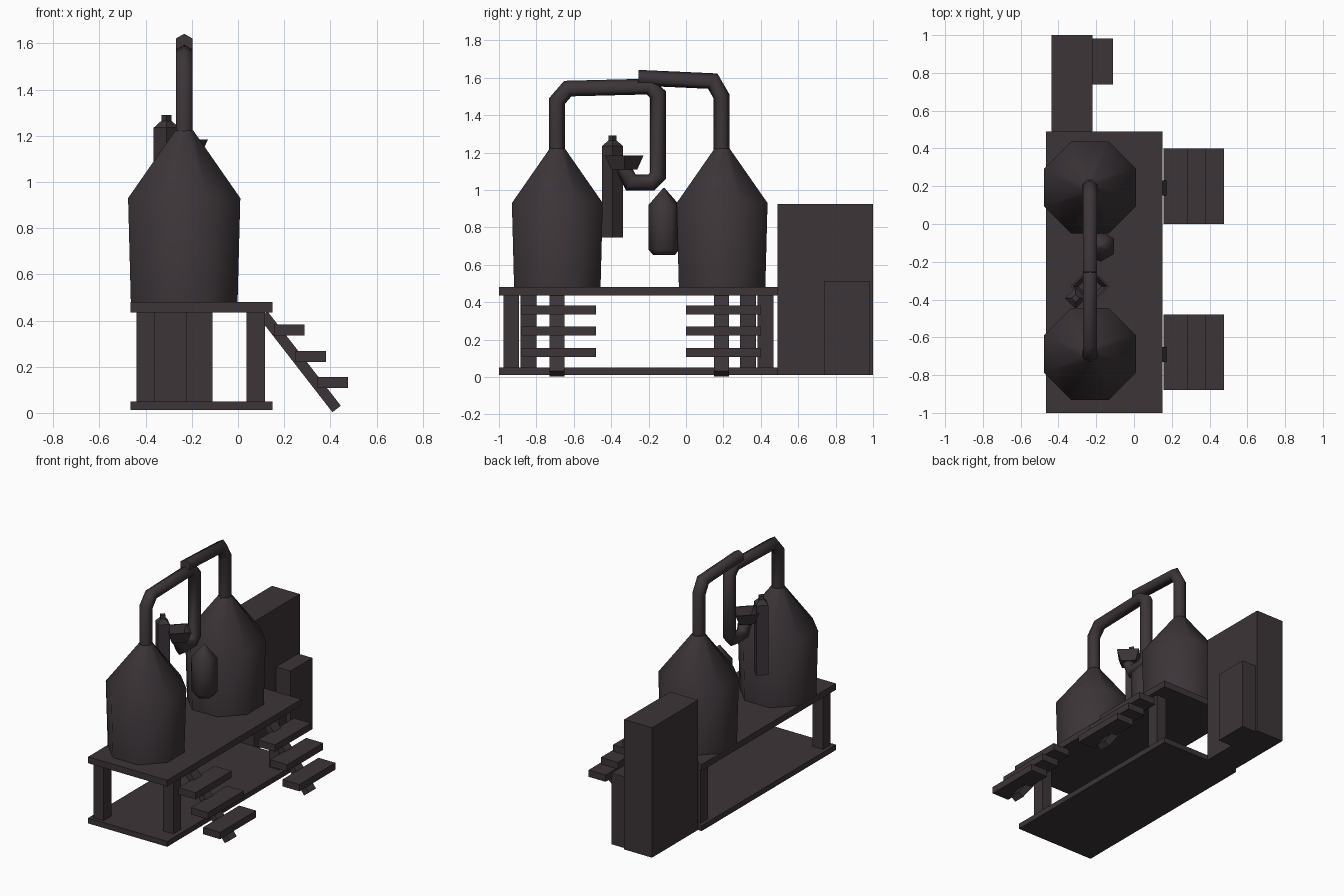
import bpy, bmesh, math
from mathutils import Vector

if "Cube" in bpy.data.objects:
    bpy.data.objects.remove(bpy.data.objects["Cube"])

mat = bpy.data.materials.new("dark_iron")
mat.diffuse_color = (0.045, 0.035, 0.040, 1)
mat.use_nodes = True
mat.node_tree.nodes["Principled BSDF"].inputs["Base Color"].default_value = mat.diffuse_color


def finish(name, bm, smooth=None):
    bmesh.ops.recalc_face_normals(bm, faces=bm.faces)
    me = bpy.data.meshes.new(name)
    bm.to_mesh(me)
    bm.free()
    me.materials.append(mat)
    ob = bpy.data.objects.new(name, me)
    bpy.context.collection.objects.link(ob)
    if smooth:
        bpy.ops.object.select_all(action='DESELECT')
        ob.select_set(True)
        bpy.context.view_layer.objects.active = ob
        bpy.ops.object.shade_smooth_by_angle(angle=math.radians(smooth))
    return ob


def box(name, x, y, z):
    bm = bmesh.new()
    bmesh.ops.create_cube(bm, size=1)
    for v in bm.verts:
        v.co = Vector([(a + b) / 2 + c * (b - a) for (a, b), c in zip((x, y, z), v.co)])
    return finish(name, bm)


def skin(name, rings, smooth):
    """Join rings of points into a closed tube."""
    bm = bmesh.new()
    vs = [[bm.verts.new(p) for p in r] for r in rings]
    n = len(vs[0])
    for a, b in zip(vs, vs[1:]):
        for i in range(n):
            j = (i + 1) % n
            bm.faces.new((a[i], a[j], b[j], b[i]))
    bm.faces.new(vs[0])
    bm.faces.new(vs[-1])
    return finish(name, bm, smooth)


def lathe(name, cx, cy, profile, sides, turn=0.0, smooth=None):
    ang = [turn + 2 * math.pi * i / sides for i in range(sides)]
    return skin(name, [[(cx + r * math.cos(a), cy + r * math.sin(a), z) for a in ang]
                       for r, z in profile], smooth)


def pipe(name, x, path, r=0.042, sides=6):
    """Mitred hexagonal pipe along a (y, z) path, a corner edge on the outside."""
    pts = [Vector(p) for p in path]
    rings = []
    for i, p in enumerate(pts):
        d0 = (pts[i] - pts[i - 1]).normalized() if i else None
        d1 = (pts[i + 1] - pts[i]).normalized() if i < len(pts) - 1 else None
        d0, d1 = d0 or d1, d1 or d0
        t = (d0 + d1).normalized()
        k = r / max(t.dot(d0), 0.5)
        n = Vector((-t.y, t.x)) * k
        ring = []
        for s in range(sides):
            a = 2 * math.pi * s / sides
            q = p + n * math.cos(a)
            ring.append((x + r * math.sin(a), q.x, q.y))
        rings.append(ring)
    return skin(name, rings, 62)


# Platform deck and base plate
box("deck", (-0.465, 0.15), (-1.0, 0.49), (0.435, 0.48))
box("base_plate", (-0.465, 0.15), (-1.0, 0.49), (0.012, 0.05))

# Platform posts
for side, x, ys in (("left", -0.40, (-0.935, 0.425)), ("right", 0.077, (-0.842, 0.332))):
    for end, y in zip(("front", "back"), ys):
        box(f"post_{side}_{end}", (x - 0.04, x + 0.04), (y - 0.042, y + 0.042), (0.04, 0.44))

# Stairs: one central stringer and three treads each
for tag, y in (("front", -0.68), ("back", 0.20)):
    for i in range(3):
        x, z = 0.155 + i * 0.095, 0.335 - i * 0.114
        box(f"stair_tread_{tag}_{i + 1}", (x, x + 0.132), (y - 0.2, y + 0.2), (z, z + 0.048))
    a, b = Vector((0.11, 0.425)), Vector((0.427, 0.017))
    d = (b - a).normalized()
    n = Vector((-d.y, d.x)) * 0.023
    cy = y - 0.01
    skin(f"stair_stringer_{tag}",
         [[(p.x, yy, p.y) for p in (a + n, b + n, b - n, a - n)] for yy in (cy - 0.04, cy + 0.04)], None)

# Two still tanks (octagonal, flats on the axes)
TX = -0.233
oct_r = 1 / math.cos(math.pi / 8)
for tag, y in (("front", -0.688), ("back", 0.193)):
    lathe(f"still_tank_{tag}", TX, y,
          [(0.231 * oct_r, 0.475), (0.243 * oct_r, 0.93), (0.040 * oct_r, 1.222)],
          8, math.pi / 8, 50)

# Pipes
pipe("front_pipe", TX, [(-0.69, 1.18), (-0.69, 1.475), (-0.632, 1.542), (-0.195, 1.553),
                        (-0.15, 1.51), (-0.15, 1.075), (-0.185, 1.04), (-0.295, 1.04),
                        (-0.335, 1.12)])
pipe("back_pipe", TX, [(0.19, 1.18), (0.19, 1.50), (0.143, 1.582), (-0.255, 1.60)])

# Open collecting cup at the pipe end
lathe("cup", TX, -0.33, [(0.070, 1.11), (0.103, 1.185), (0.090, 1.185), (0.062, 1.13)], 4)

# Hanging condenser column with a capped top
lathe("condenser", -0.31, -0.393, [(0.055, 0.745), (0.055, 1.235), (0.022, 1.265), (0.022, 1.29)], 4)

# Small pointed vessel
lathe("small_vessel", -0.178, -0.118,
      [(0.058, 0.652), (0.082, 0.68), (0.082, 0.92), (0.004, 1.01)], 6, math.pi / 2, 62)

# Cabinets behind the platform
box("large_cabinet", (-0.436, -0.22), (0.49, 1.0), (0.012, 0.925))
box("small_cabinet", (-0.222, -0.11), (0.738, 0.982), (0.012, 0.513))
